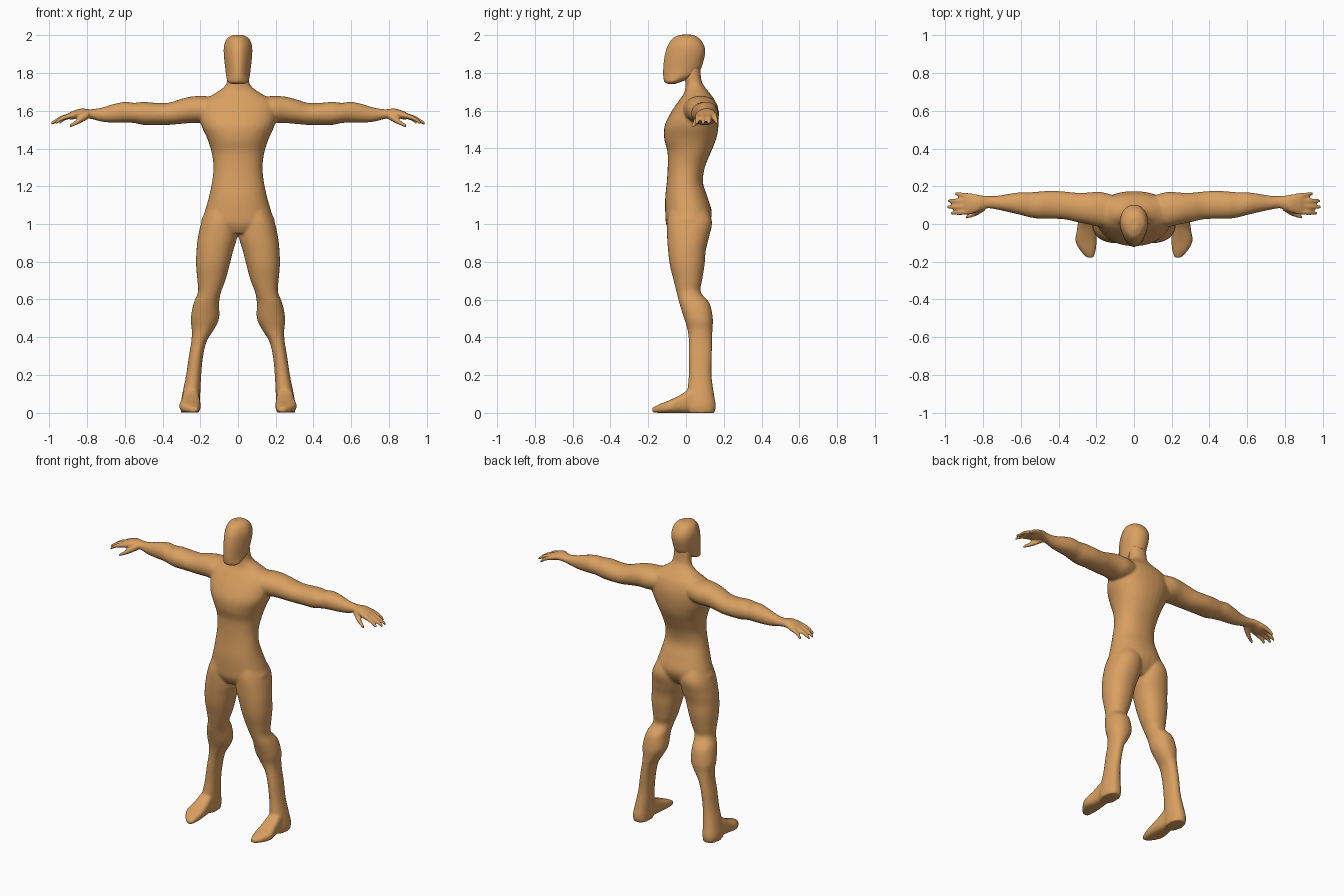
import bpy
import bmesh
import math
from mathutils import Vector

default_cube = bpy.data.objects.get("Cube")
if default_cube:
    bpy.data.objects.remove(default_cube, do_unlink=True)

SIDES = 32   # points around each cross-section
STEPS = 5    # interpolated rings between two given sections


def make_material(name, color):
    material = bpy.data.materials.new(name)
    material.use_nodes = True
    material.diffuse_color = color
    material.node_tree.nodes["Principled BSDF"].inputs["Base Color"].default_value = color
    return material


def smooth_rows(rows):
    """Catmull-Rom interpolation between rows of section extents."""
    result = []
    for i in range(len(rows) - 1):
        a, b = rows[max(i - 1, 0)], rows[i]
        c, d = rows[i + 1], rows[min(i + 2, len(rows) - 1)]
        for step in range(STEPS):
            t = step / STEPS
            result.append([
                q + t * (r - p + t * (2 * p - 5 * q + 4 * r - s + t * (3 * (q - r) + s - p))) / 2
                for p, q, r, s in zip(a, b, c, d)])
    result.append(rows[-1])
    return result


def loft(bm, rows, axis, power=2.0, mirror=1, front_taper=0.0):
    """Skin superellipse sections; row = position on axis, low/high of the other two axes."""
    others = [k for k in range(3) if k != axis]
    rings = []
    for at, lo_u, hi_u, lo_v, hi_v in smooth_rows(rows):
        ring = []
        for i in range(SIDES):
            angle = math.tau * i / SIDES
            u, v = (math.copysign(abs(w) ** (2 / power), w)
                    for w in (math.cos(angle), math.sin(angle)))
            u *= 1 - front_taper * max(-v, 0)
            point = Vector()
            point[axis] = at
            point[others[0]] = (lo_u + hi_u + u * (hi_u - lo_u)) / 2
            point[others[1]] = (lo_v + hi_v + v * (hi_v - lo_v)) / 2
            point.x *= mirror
            ring.append(bm.verts.new(point))
        rings.append(ring)
    faces = [bm.faces.new(rings[0]), bm.faces.new(rings[-1][::-1])]
    for low, high in zip(rings, rings[1:]):
        for i in range(SIDES):
            j = (i + 1) % SIDES
            faces.append(bm.faces.new((low[j], low[i], high[i], high[j])))
    bmesh.ops.recalc_face_normals(bm, faces=faces)


def digit(bm, points, radii, mirror):
    """A finger or thumb: round sections following points outwards."""
    rows = [(x, y - r, y + r, z - r, z + r) for (x, y, z), r in zip(points, radii)]
    loft(bm, rows, 0, mirror=mirror)


def skin_object(name, bm, material, voxel, rounds):
    """Fuse the overlapping parts into one smooth skin."""
    mesh = bpy.data.meshes.new(name)
    bm.to_mesh(mesh)
    bm.free()
    mesh.materials.append(material)
    obj = bpy.data.objects.new(name, mesh)
    bpy.context.collection.objects.link(obj)
    for face in mesh.polygons:
        face.use_smooth = True
    fuse = obj.modifiers.new("fuse", "REMESH")
    fuse.mode = "VOXEL"
    fuse.voxel_size = voxel
    fuse.use_smooth_shade = True
    soften = obj.modifiers.new("soften", "SMOOTH")
    soften.factor = 0.5
    soften.iterations = rounds
    return obj


skin = make_material("tan skin", (0.70, 0.35, 0.12, 1))

# Section tables
torso = [  # z, x low/high, y low/high
    (.95, -.08, .08, -.08, .08),
    (1.0, -.19, .19, -.105, .12),
    (1.06, -.178, .178, -.11, .137),
    (1.14, -.155, .155, -.11, .115),
    (1.22, -.138, .138, -.102, .09),
    (1.3, -.13, .13, -.097, .1),
    (1.38, -.14, .14, -.098, .132),
    (1.45, -.162, .162, -.115, .16),
    (1.52, -.193, .193, -.113, .172),
    (1.59, -.205, .205, -.08, .172),
    (1.65, -.19, .19, -.04, .155),
    (1.69, -.125, .125, -.012, .128),
    (1.725, -.075, .075, -.003, .1),
    (1.76, -.058, .058, -.005, .082),
    (1.83, -.055, .055, -.02, .075)]
leg = [  # z, x low/high, y low/high
    (1.12, .02, .14, -.08, .09),
    (1.02, .003, .19, -.1, .137),
    (.93, .005, .212, -.1, .122),
    (.86, .025, .22, -.095, .105),
    (.78, .045, .222, -.085, .098),
    (.7, .067, .215, -.065, .085),
    (.64, .09, .212, -.05, .078),
    (.58, .1, .235, -.035, .125),
    (.5, .1, .25, -.01, .142),
    (.44, .128, .245, .008, .14),
    (.38, .165, .247, .015, .138),
    (.3, .185, .26, .015, .137),
    (.2, .195, .275, .015, .135),
    (.1, .2, .295, .005, .148),
    (.04, .202, .305, 0, .158),
    (0, .204, .302, .01, .152)]
foot = [  # y, x low/high, z low/high
    (.1, .21, .295, 0, .12),
    (.03, .205, .295, 0, .13),
    (-.03, .2, .302, 0, .095),
    (-.09, .198, .31, 0, .066),
    (-.14, .203, .285, 0, .046),
    (-.178, .215, .25, .002, .028)]
arm = [  # x, y low/high, z low/high
    (.1, -.01, .15, 1.55, 1.67),
    (.18, -.015, .17, 1.535, 1.678),
    (.25, 0, .166, 1.535, 1.675),
    (.31, .012, .166, 1.53, 1.66),
    (.37, .025, .172, 1.525, 1.642),
    (.44, .028, .176, 1.525, 1.642),
    (.5, .028, .172, 1.525, 1.647),
    (.55, .035, .168, 1.535, 1.642),
    (.6, .048, .168, 1.537, 1.647),
    (.66, .062, .16, 1.537, 1.635),
    (.72, .075, .15, 1.542, 1.617),
    (.78, .083, .148, 1.557, 1.608),
    (.83, .062, .156, 1.563, 1.612),
    (.88, .05, .162, 1.553, 1.597),
    (.9, .06, .155, 1.557, 1.585)]
head = [  # z, x low/high, y low/high
    (1.742, -.035, .035, -.1, -.055),
    (1.755, -.055, .055, -.116, -.02),
    (1.785, -.063, .063, -.121, .05),
    (1.82, -.067, .067, -.121, .078),
    (1.86, -.072, .072, -.118, .092),
    (1.91, -.076, .076, -.109, .102),
    (1.95, -.073, .073, -.094, .094),
    (1.985, -.057, .057, -.068, .068),
    (2.002, -.025, .025, -.03, .035)]
finger_bases = (.065, .093, .121, .148)
finger_tips = ((.972, .057), (.99, .09), (.987, .124), (.95, .161))

# Body: torso and neck, then mirrored limbs
body = bmesh.new()
loft(body, torso, 2, power=2.2)
for side in (1, -1):
    loft(body, leg, 2, power=2.2, mirror=side)
    loft(body, foot, 1, power=2.8, mirror=side)
    loft(body, arm, 0, power=2.1, mirror=side)
    for base, (tip, spread) in zip(finger_bases, finger_tips):
        middle = (base + spread) / 2
        digit(body, [(.86, base, 1.58), ((.88 + tip) / 2, middle, 1.562), (tip, spread, 1.532)],
              (.015, .0135, .009), side)
    digit(body, [(.79, .092, 1.58), (.84, .058, 1.548), (.892, .036, 1.518)],
          (.022, .017, .009), side)
skin_object("body", body, skin, .007, 6)

# Head: smooth mask-like form with a narrower face
skull = bmesh.new()
loft(skull, head, 2, power=2.2, front_taper=.25)
skin_object("head", skull, skin, .006, 4)
